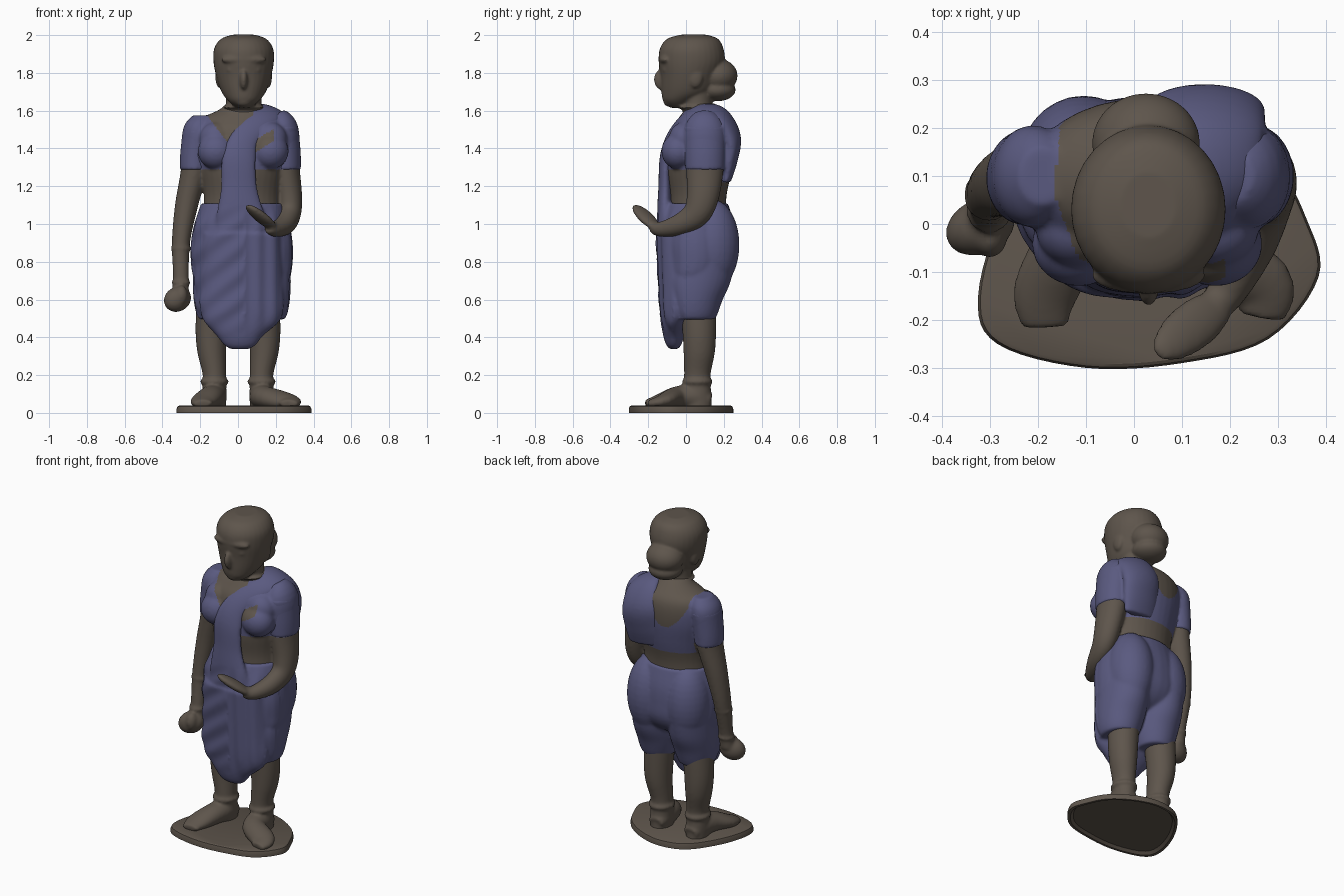
import bpy, bmesh, math
from mathutils import Vector, Matrix


def material(name, rgb):
    m = bpy.data.materials.new(name)
    m.diffuse_color = (*rgb, 1)
    return m


BROWN = material("clay_brown", (0.112, 0.091, 0.072))
BLUE = material("dusty_blue", (0.102, 0.102, 0.215))


def spline(pts, n=5, closed=False):
    """Catmull-Rom through tuples of any length."""
    out, k = [], len(pts)
    for i in range(k if closed else k - 1):
        idx = [i - 1, i, i + 1, i + 2]
        idx = [j % k if closed else min(max(j, 0), k - 1) for j in idx]
        a, b, c, d = (pts[j] for j in idx)
        for s in range(n):
            t = s / n
            out.append([0.5 * (2 * q + (r - p) * t + (2 * p - 5 * q + 4 * r - w) * t * t
                               + (3 * q - p - 3 * r + w) * t ** 3)
                        for p, q, r, w in zip(a, b, c, d)])
    if not closed:
        out.append(list(pts[-1]))
    return out


def loft(bm, pts, flat=True, sides=32, across=(1, 0, 0)):
    """Elliptic rings (x, y, z, rx, ry); flat keeps them horizontal, else they follow the path."""
    secs, rings = spline(pts), []
    for i, s in enumerate(secs):
        u, v = Vector(across), Vector((0, 1, 0))
        if not flat:
            t = (Vector(secs[min(i + 1, len(secs) - 1)][:3]) - Vector(secs[max(i - 1, 0)][:3])).normalized()
            u = (u - t * u.dot(t)).normalized()
            v = t.cross(u)
        rings.append([bm.verts.new(Vector(s[:3]) + u * s[3] * math.cos(a) + v * s[4] * math.sin(a))
                      for a in (2 * math.pi * j / sides for j in range(sides))])
    for r0, r1 in zip(rings, rings[1:]):
        for j in range(sides):
            k = (j + 1) % sides
            bm.faces.new((r0[j], r0[k], r1[k], r1[j]))
    bm.faces.new(rings[0][::-1])
    bm.faces.new(rings[-1])


def ball(bm, c, r, along=None):
    m = Matrix.Translation(c)
    if along:
        m = m @ Vector(along).to_track_quat('Z', 'Y').to_matrix().to_4x4()
    bmesh.ops.create_uvsphere(bm, u_segments=28, v_segments=18, radius=1,
                              matrix=m @ Matrix.Diagonal((*r, 1)))


def finish(bm, name, voxel=0.0085, smooth=8, paint=None, mat=BROWN):
    """Fuse overlapping volumes into one sculpted surface and colour it."""
    bmesh.ops.recalc_face_normals(bm, faces=bm.faces)
    me = bpy.data.meshes.new(name)
    bm.to_mesh(me)
    bm.free()
    ob = bpy.data.objects.new(name, me)
    bpy.context.collection.objects.link(ob)
    bpy.context.view_layer.objects.active = ob
    if voxel:
        rm = ob.modifiers.new("fuse", 'REMESH')
        rm.mode, rm.voxel_size = 'VOXEL', voxel
        sm = ob.modifiers.new("soften", 'SMOOTH')
        sm.factor, sm.iterations = 0.5, smooth
        for m in ("fuse", "soften"):
            bpy.ops.object.modifier_apply(modifier=m)
    me = ob.data
    me.materials.clear()
    me.materials.append(mat)
    if paint:
        me.materials.append(BLUE)
    for p in me.polygons:
        p.use_smooth = True
        p.material_index = int(paint(p.center)) if paint else 0
    return ob


# Head: skull, facial features, ears and hair bun
bm = bmesh.new()
loft(bm, [(.03, -.04, 1.615, .035, .04), (.03, -.035, 1.65, .08, .085), (.03, .005, 1.70, .118, .135),
          (.03, .02, 1.78, .145, .155), (.03, .03, 1.86, .16, .175), (.03, .03, 1.93, .156, .168),
          (.03, .035, 1.98, .12, .135), (.03, .04, 2.002, .06, .07)])
ball(bm, (.03, -.13, 1.765), (.022, .04, .055))
ball(bm, (.03, -.108, 1.87), (.12, .038, .03))
ball(bm, (.03, -.108, 1.69), (.04, .022, .014))
ball(bm, (.03, -.085, 1.65), (.045, .035, .03))
for s in (-1, 1):
    ball(bm, (.03 + s * .06, -.107, 1.815), (.03, .018, .013))
    ball(bm, (.03 + s * .128, .05, 1.78), (.022, .04, .06))
ball(bm, (.025, .168, 1.785), (.113, .105, .09))
ball(bm, (.025, .165, 1.71), (.1, .098, .06))
loft(bm, [(.03, .07, 1.56, .11, .085), (.03, .06, 1.63, .095, .08), (.03, .055, 1.7, .095, .09)])
ball(bm, (.03, .045, 1.618), (.108, .09, .016))
finish(bm, "head_with_bun", 0.007, 7)

# Body: torso with bust, both arms, legs with anklets and feet
bm = bmesh.new()
loft(bm, [(.02, .06, 1.02, .21, .15), (.02, .065, 1.15, .20, .15), (.02, .07, 1.28, .22, .172),
          (.02, .08, 1.40, .245, .18), (.025, .09, 1.50, .25, .17), (.03, .10, 1.56, .22, .14),
          (.03, .09, 1.605, .13, .10), (.03, .07, 1.64, .09, .08)])
for x in (-.115, .17):
    ball(bm, (x, -.042, 1.385), (.098, .088, .095))
    ball(bm, (x, -.01, 1.45), (.09, .08, .09))
loft(bm, [(-.19, .1, 1.575, .05, .06), (-.21, .1, 1.5, .082, .105), (-.228, .095, 1.3, .073, .09),
          (-.272, .085, 1.1, .062, .07), (-.302, .065, .9, .048, .055), (-.302, .035, .72, .042, .042),
          (-.305, .02, .62, .045, .045)])
ball(bm, (-.32, -.005, .602), (.057, .066, .078), (-.6, -.3, -.3))
ball(bm, (-.30, -.03, .62), (.035, .04, .055))
for z, x, y, r in ((.87, -.302, .06, .055), (.69, -.302, .03, .05)):
    ball(bm, (x, y, z), (r, r, .02))
loft(bm, [(.2, .1, 1.58, .05, .06), (.235, .1, 1.5, .085, .11), (.25, .1, 1.3, .077, .1),
          (.272, .088, 1.14, .068, .085), (.272, .05, 1.05, .06, .072), (.245, -.04, .995, .053, .056),
          (.197, -.135, .972, .042, .04), (.165, -.172, .985, .035, .034)], flat=False)
ball(bm, (.123, -.212, 1.035), (.052, .026, .118), (-.15, -.12, .125))
for s, toe_x, toe_y in ((-1, -.185, -.185), (1, .265, -.165)):
    loft(bm, [(s * .125, .06, .68, .09, .1), (s * .14, .07, .45, .085, .09),
              (s * .139, .07, .32, .076, .083), (s * .125, .06, .2, .062, .07),
              (s * .125, .06, .1, .064, .074), (s * .125, .06, .02, .062, .077)])
    ball(bm, (s * .125, .06, .165), (.076, .082, .03))
    loft(bm, [(s * .12, .13, .065, .045, .035), (s * .125, .06, .085, .066, .065),
              (s * .147, -.05, .082, .068, .058), (toe_x, toe_y + .04, .06, .068, .038),
              (toe_x, toe_y - .03, .048, .048, .02)], flat=False)


def blouse(c):
    x, y, z = c
    hem = 1.22 if y > .13 and -.17 < x < .2 else 1.29
    if z < hem or z > 1.605:
        return False
    if y > .12:                                     # scooped back neckline
        return not (-.155 < x < .11 and z > 1.39 + 8 * (x + .03) ** 2)
    if -.16 + (1.57 - z) * .75 < x < .08 and z > 1.40:   # slanted front neckline
        return False
    return not (y < .02 and .07 < x < .19 and abs(z - 1.435 - .6 * (x - .13)) < .033)


finish(bm, "body_with_blouse", paint=blouse)

# Draped cloth: wrapped skirt, front panel, sleeves and shoulder sash
bm = bmesh.new()
loft(bm, [(.02, .06, 1.11, .215, .162), (.02, .055, 1.0, .252, .2), (.02, .055, .9, .27, .21),
          (.02, .055, .8, .27, .205), (.02, .035, .72, .255, .175), (.02, 0, .66, .2, .11)])
for x, y in ((-.105, .125), (.145, .14)):
    ball(bm, (x, y, .89), (.135, .143, .24))
    loft(bm, [(x, .09, .85, .13, .175), (x, .06, .7, .135, .178), (x, .045, .6, .13, .15),
              (x * 1.02, .04, .53, .115, .13), (x * 1.02, .04, .495, .1, .115)])
loft(bm, [(.02, -.06, .95, .21, .1), (.02, -.055, .7, .22, .093), (.02, -.06, .56, .222, .08),
          (.02, -.06, .485, .2, .072), (.01, -.065, .41, .125, .056), (.01, -.065, .36, .085, .04),
          (.01, -.065, .338, .05, .02)])
loft(bm, [(-.208, .1, 1.5, .085, .107), (-.226, .097, 1.36, .081, .1), (-.230, .095, 1.285, .078, .097)])
loft(bm, [(.233, .1, 1.52, .086, .112), (.247, .1, 1.38, .085, .108), (.251, .1, 1.285, .082, .104)])
loft(bm, [(.02, -.105, .96, .15, .045), (.01, -.11, 1.08, .12, .042), (.005, -.11, 1.2, .095, .036),
          (.005, -.105, 1.35, .09, .034), (.04, -.072, 1.46, .075, .03), (.125, .0, 1.55, .075, .03),
          (.165, .09, 1.588, .095, .036), (.165, .185, 1.565, .11, .042), (.15, .235, 1.46, .125, .055),
          (.14, .225, 1.34, .125, .048), (.13, .205, 1.23, .115, .032)], flat=False, across=(1, 0, -.38))
cloth = finish(bm, "draped_cloth", mat=BLUE)

# Soft folds on the front of the skirt
normals = [v.normal.copy() for v in cloth.data.vertices]
for v, n in zip(cloth.data.vertices, normals):
    x, y, z = v.co
    if n.y < -.3 and .4 < z < 1.1:
        phase = 45 * (z - .75 * x) if x < .03 else 75 * x
        v.co += n * .004 * math.sin(phase) * min(1, (z - .4) * 8, (1.1 - z) * 10)

# Base: rounded irregular plinth, hollowed underneath
bm = bmesh.new()
outline = spline([(-.325, -.15), (-.285, -.25), (-.1, -.3), (.1, -.29), (.28, -.24), (.385, -.11),
                  (.36, .01), (.29, .13), (.15, .22), (0, .25), (-.15, .2), (-.27, .03)], 6, True)
rows = []
for z, k in ((.015, .9), (0, .95), (0, 1), (.02, 1), (.034, .985), (.038, .96)):
    rows.append([bm.verts.new((.03 + (x - .03) * k, -.03 + (y + .03) * k, z)) for x, y in outline])
for a, b in zip(rows, rows[1:]):
    for j in range(len(a)):
        k = (j + 1) % len(a)
        bm.faces.new((a[j], a[k], b[k], b[j]))
bm.faces.new(rows[0][::-1])
bm.faces.new(rows[-1])
finish(bm, "base", voxel=0)
bpy.ops.object.select_all(action='DESELECT')
bpy.data.objects["base"].select_set(True)
bpy.ops.object.shade_smooth_by_angle()
